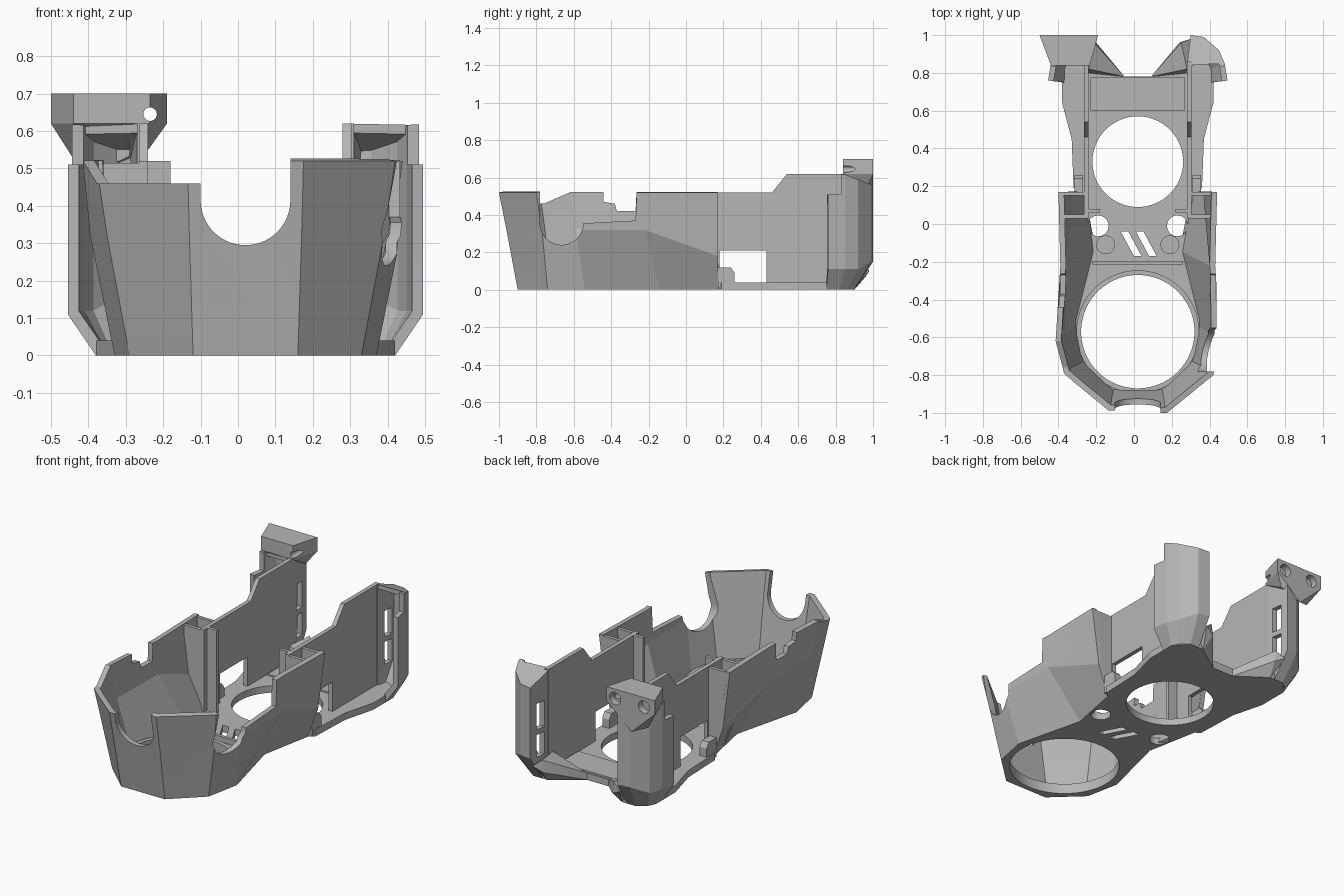
import bpy, bmesh, math

if "Cube" in bpy.data.objects:
    bpy.data.objects.remove(bpy.data.objects["Cube"])

CX = 0.02  # symmetry axis of the shell
GREY = (0.47, 0.47, 0.47, 1)
mat = bpy.data.materials.new("mid_grey")
mat.use_nodes = True
mat.diffuse_color = GREY
mat.node_tree.nodes["Principled BSDF"].inputs["Base Color"].default_value = GREY


def finish(name, bm):
    me = bpy.data.meshes.new(name)
    bm.to_mesh(me)
    bm.free()
    me.materials.append(mat)
    ob = bpy.data.objects.new(name, me)
    bpy.context.collection.objects.link(ob)
    return ob


def prism(name, pts, axis, lo, hi):
    """Extrude a 2D outline along an axis; the outline uses the other two axes in order."""
    bm = bmesh.new()

    def place(p, d):
        c = list(p)
        c.insert("xyz".index(axis), d)
        return bm.verts.new(c)
    a = [place(p, lo) for p in pts]
    b = [place(p, hi) for p in pts]
    bm.faces.new(a)
    bm.faces.new(b)
    for i in range(len(a)):
        j = (i + 1) % len(a)
        bm.faces.new((a[i], a[j], b[j], b[i]))
    bmesh.ops.recalc_face_normals(bm, faces=bm.faces)
    return finish(name, bm)


def box(name, x, y, z):
    return prism(name, [(x[0], y[0]), (x[1], y[0]), (x[1], y[1]), (x[0], y[1])], "z", *z)


def hull(name, pts):
    bm = bmesh.new()
    for p in pts:
        bm.verts.new(p)
    bmesh.ops.convex_hull(bm, input=bm.verts)
    bmesh.ops.recalc_face_normals(bm, faces=bm.faces)
    return finish(name, bm)


def arc(cx, cy, r, a0=0, a1=360, n=64):
    closed = a1 - a0 == 360
    angs = [math.radians(a0 + (a1 - a0) * i / (n if closed else n - 1)) for i in range(n)]
    return [(cx + r * math.cos(a), cy + r * math.sin(a)) for a in angs]


def run(ob, mod):
    bpy.context.view_layer.objects.active = ob
    bpy.ops.object.modifier_apply(modifier=mod.name)


def cut(ob, *cutters):
    for c in cutters:
        c.hide_render = True
        m = ob.modifiers.new("cut", "BOOLEAN")
        m.operation, m.solver, m.object = "DIFFERENCE", "EXACT", c
        run(ob, m)
        bpy.data.objects.remove(c)


def loft(name, columns, thick):
    """Faceted skin through vertical columns of points, thickened inward."""
    bm = bmesh.new()
    cols = [[bm.verts.new(p) for p in col] for col in columns]
    for a, b in zip(cols, cols[1:]):
        for k in range(len(a) - 1):
            bm.faces.new((a[k], a[k + 1], b[k + 1], b[k]))
    ob = finish(name, bm)
    m = ob.modifiers.new("wall", "SOLIDIFY")
    m.thickness, m.offset, m.use_even_offset = thick, -1, True
    run(ob, m)
    return ob


def both(cols):
    return cols + [[(2 * CX - x, y, z) for x, y, z in c] for c in reversed(cols)]


# Front shell: faceted skin, waisted at the bottom (foot, break, rim of each column)
SKIN = [((0.31, 0.17, 0), (0.375, 0.17, 0.18), (0.42, 0.17, 0.52)),
        ((0.25, -0.14, 0), (0.41, -0.22, 0.32), (0.41, -0.22, 0.52)),
        ((0.35, -0.54, 0), (0.415, -0.59, 0.32), (0.435, -0.62, 0.52)),
        ((0.31, -0.74, 0), (0.37, -0.77, 0.32), (0.40, -0.80, 0.52)),
        ((0.14, -0.90, 0), (0.15, -0.96, 0.32), (0.155, -1.0, 0.52))]
shell = loft("front_shell", both([[(CX + x, y, z) for x, y, z in col] for col in SKIN]), 0.03)
notch = [(-0.1, 0.6)] + arc(CX, 0.415, 0.12, 180, 360, 32) + [(0.14, 0.6)]
side_notch = [(-0.78, 0.6)] + arc(-0.665, 0.355, 0.115, 180, 360, 32) + [(-0.27, 0.37), (-0.26, 0.6)]
cut(shell,
    prism("front_notch_cutter", notch, "y", -1.1, -0.8),
    prism("left_notch_cutter", side_notch, "x", 0.22, 0.6),
    prism("right_step_cutter", [(-1.1, 0.46), (-0.76, 0.46), (-0.62, 0.521), (-0.62, 0.6), (-1.1, 0.6)],
          "x", -0.6, -0.05),
    prism("right_dip_cutter", [(-0.44, 0.6), (-0.44, 0.47), (-0.38, 0.46), (-0.37, 0.42), (-0.27, 0.42),
                               (-0.26, 0.6)], "x", -0.6, -0.2))

# Base plate with round openings and two slanted vents
rim = [c[0][:2] for c in SKIN[::-1]] + [(0.34, 0.19), (0.35, 0.45), (0.40, 0.64), (0.40, 0.82),
                                        (0.33, 0.9), (0.24, 0.9), (0.08, 0.78)]
outline = [(CX + x, y) for x, y in rim] + [(CX - x, y) for x, y in reversed(rim)]
plate = prism("base_plate", outline, "z", 0, 0.04)
cut(plate,
    prism("front_hole_cutter", arc(CX, -0.57, 0.30, n=96), "z", -0.1, 0.2),
    prism("rear_hole_cutter", arc(CX, 0.33, 0.24, n=96), "z", -0.1, 0.2),
    *[prism("screw_hole_cutter", arc(CX + s * 0.21, -0.01, 0.055), "z", -0.1, 0.2) for s in (-1, 1)],
    *[prism("vent_cutter", [(x, -0.04), (x + 0.04, -0.04), (x + 0.11, -0.17), (x + 0.07, -0.17)],
            "z", -0.1, 0.2) for x in (-0.07, 0.01)])
ring = prism("front_hole_ring", arc(CX, -0.57, 0.325, n=96), "z", 0.01, 0.06)
cut(ring, prism("ring_cutter", arc(CX, -0.57, 0.30, n=96), "z", -0.1, 0.2))

# Floor rib and rear ledge
box("floor_rib", (-0.22, 0.26), (-0.215, -0.195), (0.03, 0.07))
box("rear_ledge", (-0.23, 0.27), (0.6, 0.775), (0.03, 0.05))

for s, side in ((1, "left"), (-1, "right")):
    def X(h):
        return CX + s * h

    def span(a, b):
        return sorted((X(a), X(b)))

    # Long side wall with stepped top and a window
    wall = prism(side + "_side_wall", [(0.03, 0.01), (0.86, 0.01), (0.86, 0.62), (0.54, 0.62),
                                       (0.46, 0.52), (0.03, 0.52)], "x", *span(0.26, 0.285))
    cut(wall, box("window_cutter", span(0.2, 0.4), (0.18, 0.43), (0.04, 0.21)))

    # Pocket between the skin and the side wall, with an inner rib
    for y, part in ((0.15, "rear"), (0.03, "front")):
        xs = ((0.265, 0.01), (0.29, 0.01), (0.36, 0.18), (0.40, 0.515), (0.265, 0.515))
        prism(f"{side}_pocket_{part}", [(X(h), z) for h, z in xs], "y", y, y + 0.02)
    box(side + "_inner_rib", span(0.20, 0.265), (0.06, 0.08), (0.03, 0.52))
    lug = [(0.17, 0.01), (0.26, 0.01), (0.26, 0.09), (0.24, 0.12), (0.17, 0.12)]
    prism(side + "_lug", lug, "x", *span(0.29, 0.335))
    prism(side + "_floor_boss", arc(X(0.17), -0.11, 0.05, n=32), "z", 0.03, 0.05)

    # Rear post: curved open channel with a chamfered foot and a top sloping to the back
    def top(y):
        return 0.62 - 0.38 * max(0, y - 0.84)

    foot = [(0.26, 0.84), (0.27, 0.90), (0.33, 0.90), (0.38, 0.86), (0.40, 0.82), (0.40, 0.75)]
    body = [(0.26, 0.84), (0.28, 1.0), (0.35, 0.99), (0.43, 0.92), (0.46, 0.85), (0.475, 0.76)]
    cols = [[(X(a), b, 0), (X(c), d, 0.15 if d > 0.95 else 0.11), (X(c), d, 0.51), (X(c), d, top(d))]
            for (a, b), (c, d) in zip(foot, body)]
    post = loft(side + "_rear_post", cols[::s], 0.03)
    cut(post,
        box("wing_cutter", span(0.38, 0.6), (0.6, 0.83), (0.51, 0.7)),
        *[box("slot_cutter", span(0.2, 0.33), (0.89, 0.95), z) for z in ((0.14, 0.27), (0.30, 0.45))])
    hull(side + "_post_cap", [(X(h), y, top(y) - t) for h, y in body[:-1] for t in (0, 0.025)])

    # Sloped foot gusset between plate and post
    hull(side + "_foot_gusset", [(X(h), y, z) for h, y, z in (
        (0.07, 0.78, 0), (0.07, 0.78, 0.04), (0.26, 0.79, 0), (0.26, 0.82, 0.13),
        (0.24, 0.90, 0), (0.22, 0.96, 0.07), (0.23, 0.96, 0.14), (0.28, 0.98, 0.1))])

# Flared head on the right post, hollow below, with two screw recesses
head = hull("right_post_head",
            [(x, y, z) for z in (0.62, 0.70) for x, y in ((-0.5, 1), (-0.19, 1), (-0.235, 0.84), (-0.44, 0.84))]
            + [(-0.43, 0.96, 0.51), (-0.24, 0.97, 0.55), (-0.35, 1.0, 0.48)])
cut(head, box("head_hollow_cutter", (-0.42, -0.29), (0.8, 0.955), (0.4, 0.61)),
    prism("through_cutter", arc(-0.235, 0.645, 0.018, n=24), "y", 0.7, 1.1),
    *[prism("recess_cutter", arc(x, 0.645, 0.036, n=32), "y", 0.96, 1.1) for x in (-0.43, -0.245)])

# Keep facets crisp while smoothing round openings
bpy.ops.object.select_all(action="DESELECT")
for ob in bpy.context.scene.objects:
    if ob.type == "MESH" and mat.name in ob.data.materials:
        ob.select_set(True)
        bpy.context.view_layer.objects.active = ob
bpy.ops.object.shade_smooth_by_angle(angle=math.radians(12))
